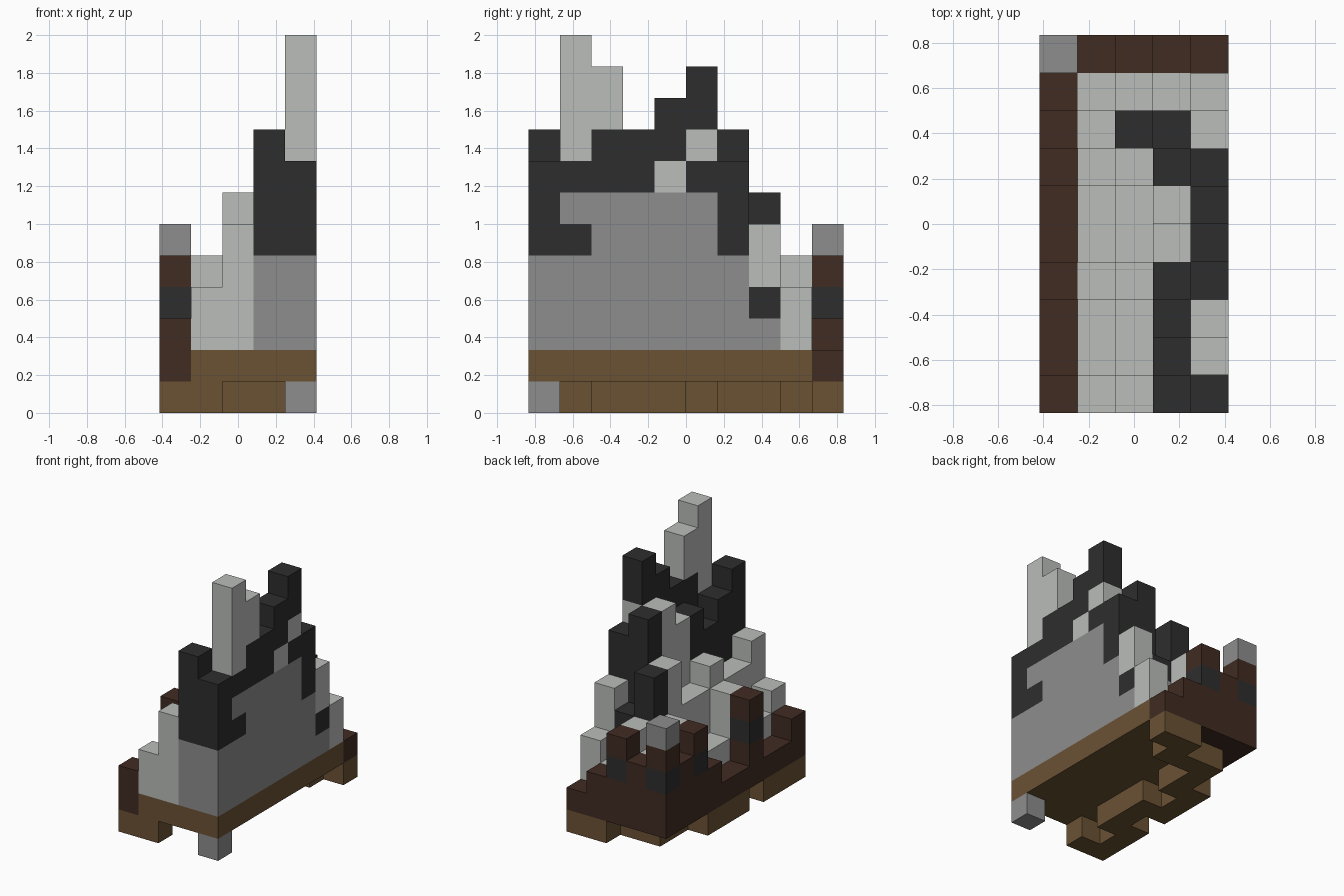
import bpy
import bmesh
from mathutils import Vector

cube = bpy.data.objects.get("Cube")
if cube:
    bpy.data.objects.remove(cube, do_unlink=True)

S = 1 / 6  # block size


def material(name, rgb):
    m = bpy.data.materials.new(name)
    m.use_nodes = True
    color = (*rgb, 1.0)
    m.diffuse_color = color
    m.node_tree.nodes["Principled BSDF"].inputs["Base Color"].default_value = color
    return m


NAMES = ["light_grey", "mid_grey", "charcoal", "wood", "dark_wood"]
RGB = [(0.49, 0.51, 0.49), (0.27, 0.27, 0.27), (0.027, 0.027, 0.027),
       (0.145, 0.085, 0.034), (0.052, 0.025, 0.016)]
MATS = [material(n, c) for n, c in zip(NAMES, RGB)]
LIGHT, MID, DARK, WOOD, BROWN = range(5)

# Column heights in blocks: one row per x step, running front to back
HEIGHTS = [
    [3, 2, 2, 5, 2, 2, 3, 5, 4, 6],
    [4, 3, 3, 5, 3, 3, 4, 5, 4, 4],
    [6, 5, 5, 6, 5, 5, 7, 7, 5, 5],
    [9, 8, 7, 8, 8, 9, 9, 5, 3, 3],
    [8, 12, 11, 9, 10, 11, 8, 6, 4, 2],
]
# Wooden blocks below the base, same layout
KEEL = ["###.###...", "#.###.###.", "........#.", "........##", ".........#"]
WINDOWS = {(0, 3), (0, 7), (0, 9), (2, 9)}


def outer_color(j, k):
    """Colours of the tall outer wall."""
    if (j == 1 and k >= 8) or (j == 2 and k >= 9):
        return LIGHT
    if (j, k) in {(4, 7), (5, 8)} or j == 8:
        return LIGHT
    if j == 7:
        return {2: MID, 3: DARK}.get(k, LIGHT)
    if k >= 7 or (k >= 5 and j in (0, 6)) or (j, k) == (1, 5):
        return DARK
    return MID


def inner_color(i, j, k):
    """Colours of the slope behind the outer wall."""
    if (i, j) == (2, 7):
        return DARK
    if i == 3 and j not in (4, 5, 8):
        return DARK if k >= (4 if j == 7 else 5) else MID
    return LIGHT


# Sort every block into a named part
parts = {n: {} for n in ("keel", "base", "foot", "fence", "outer_wall", "inner_slope")}
for i, row in enumerate(HEIGHTS):
    for j, top in enumerate(row):
        if KEEL[i][j] == "#":
            parts["keel"][i, j, 0] = WOOD
        for k in range(1, top):
            if i == 0 or j == 9:
                c = MID if k == 5 else BROWN
                if k == 3 and (i, j) in WINDOWS:
                    c = DARK
                parts["fence"][i, j, k] = c
            elif k == 1:
                parts["base"][i, j, k] = WOOD
            elif i == 4:
                parts["outer_wall"][i, j, k] = outer_color(j, k)
            else:
                parts["inner_slope"][i, j, k] = inner_color(i, j, k)
parts["foot"][4, 0, 0] = MID
filled = {cell for cells in parts.values() for cell in cells}


def build(name, cells):
    """Make one object from the exposed sides of its blocks."""
    bm = bmesh.new()
    for cell, color in cells.items():
        for axis in range(3):
            for sign in (-1, 1):
                near = list(cell)
                near[axis] += sign
                if tuple(near) in filled:
                    continue
                n, u, v = Vector(), Vector(), Vector()
                n[axis] = sign * 0.5
                u[(axis + 1) % 3] = 0.5
                v[(axis + 2) % 3] = 0.5 * sign
                mid = Vector(cell) + n + Vector((-2, -4.5, 0.5))
                face = bm.faces.new([bm.verts.new((mid + p) * S)
                                     for p in (-u - v, u - v, u + v, v - u)])
                face.material_index = color
    bmesh.ops.remove_doubles(bm, verts=bm.verts, dist=S / 100)
    mesh = bpy.data.meshes.new(name)
    bm.to_mesh(mesh)
    bm.free()
    for m in MATS:
        mesh.materials.append(m)
    bpy.context.collection.objects.link(bpy.data.objects.new(name, mesh))


for part, cells in parts.items():
    build(part, cells)
